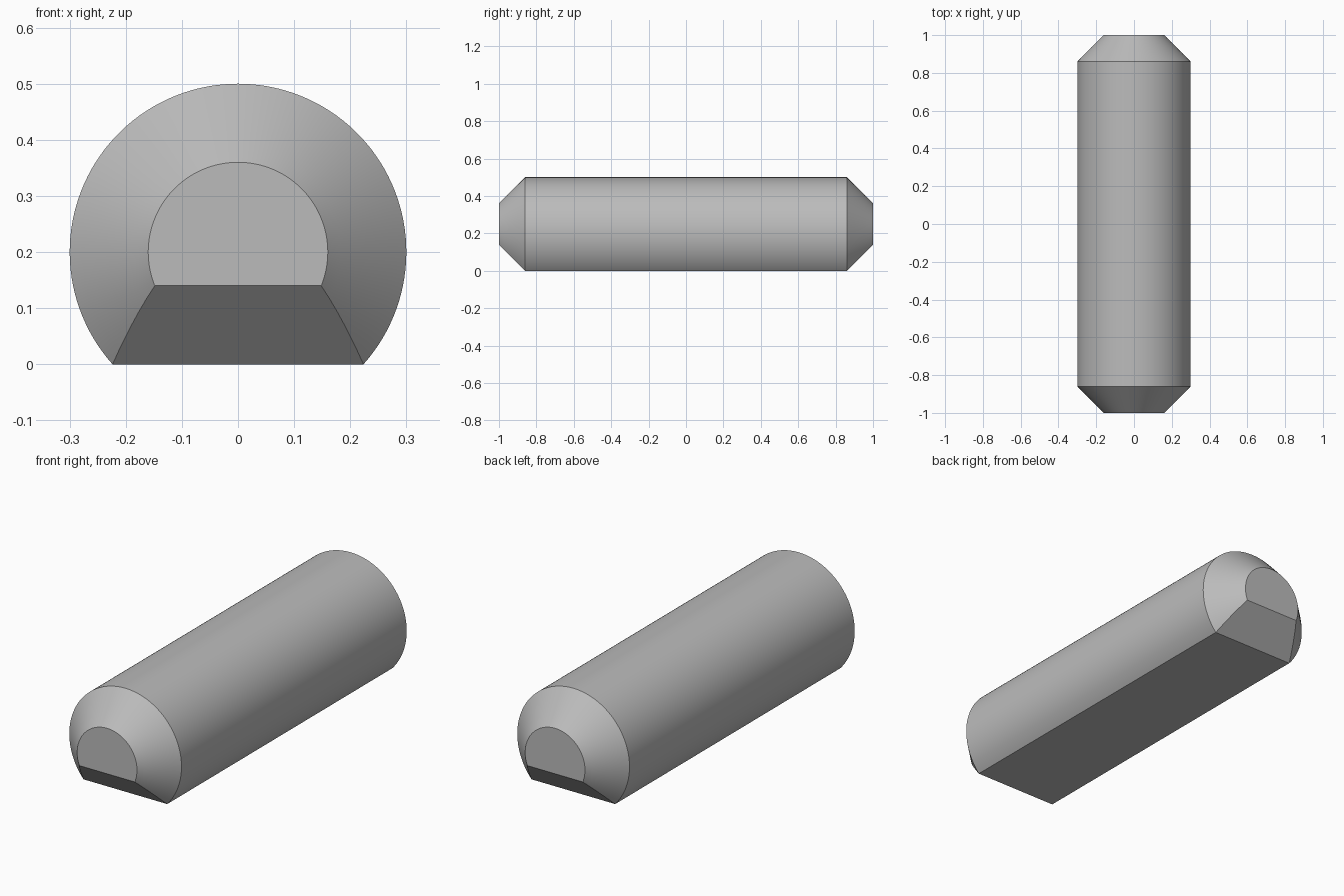
import bpy
import bmesh
from math import asin, pi, cos, sin, radians

cube = bpy.data.objects.get("Cube")
if cube:
    bpy.data.objects.remove(cube, do_unlink=True)

RADIUS, AXIS_Z, HALF_LENGTH, CHAMFER = 0.3, 0.2, 1.0, 0.14
SEGMENTS, STEPS = 96, 6

grey = bpy.data.materials.new("plain grey")
grey.use_nodes = True
colour = (0.5, 0.5, 0.5, 1)
grey.diffuse_color = colour
grey.node_tree.nodes["Principled BSDF"].inputs["Base Color"].default_value = colour


def section(bm, y, inset):
    """Round section with a flat underside, shrunk evenly by inset."""
    r = RADIUS - inset
    start = asin((inset - AXIS_Z) / r)
    sweep = pi - 2 * start
    angles = [start + sweep * i / SEGMENTS for i in range(SEGMENTS + 1)]
    return [bm.verts.new((r * cos(a), y, AXIS_Z + r * sin(a))) for a in angles]


# Sections from front to back: chamfered nose, straight body, chamfered tail
insets = [CHAMFER * (1 - i / STEPS) for i in range(STEPS + 1)]
stations = [(-HALF_LENGTH + CHAMFER - t, t) for t in insets]
stations += [(-y, t) for y, t in reversed(stations)]

bm = bmesh.new()
rings = [section(bm, y, t) for y, t in stations]
for a, b in zip(rings, rings[1:]):
    for i in range(len(a)):
        j = (i + 1) % len(a)
        bm.faces.new((a[i], a[j], b[j], b[i]))

# Flat end caps
bm.faces.new(rings[0])
bm.faces.new(rings[-1])
bmesh.ops.recalc_face_normals(bm, faces=bm.faces)

mesh = bpy.data.meshes.new("flat_bottomed_bar")
bm.to_mesh(mesh)
bm.free()
mesh.materials.append(grey)
bar = bpy.data.objects.new("flat_bottomed_bar", mesh)
bpy.context.collection.objects.link(bar)

# Smooth round surfaces with crisp chamfer edges
bpy.ops.object.select_all(action='DESELECT')
bar.select_set(True)
bpy.context.view_layer.objects.active = bar
bpy.ops.object.shade_smooth_by_angle(angle=radians(25))
